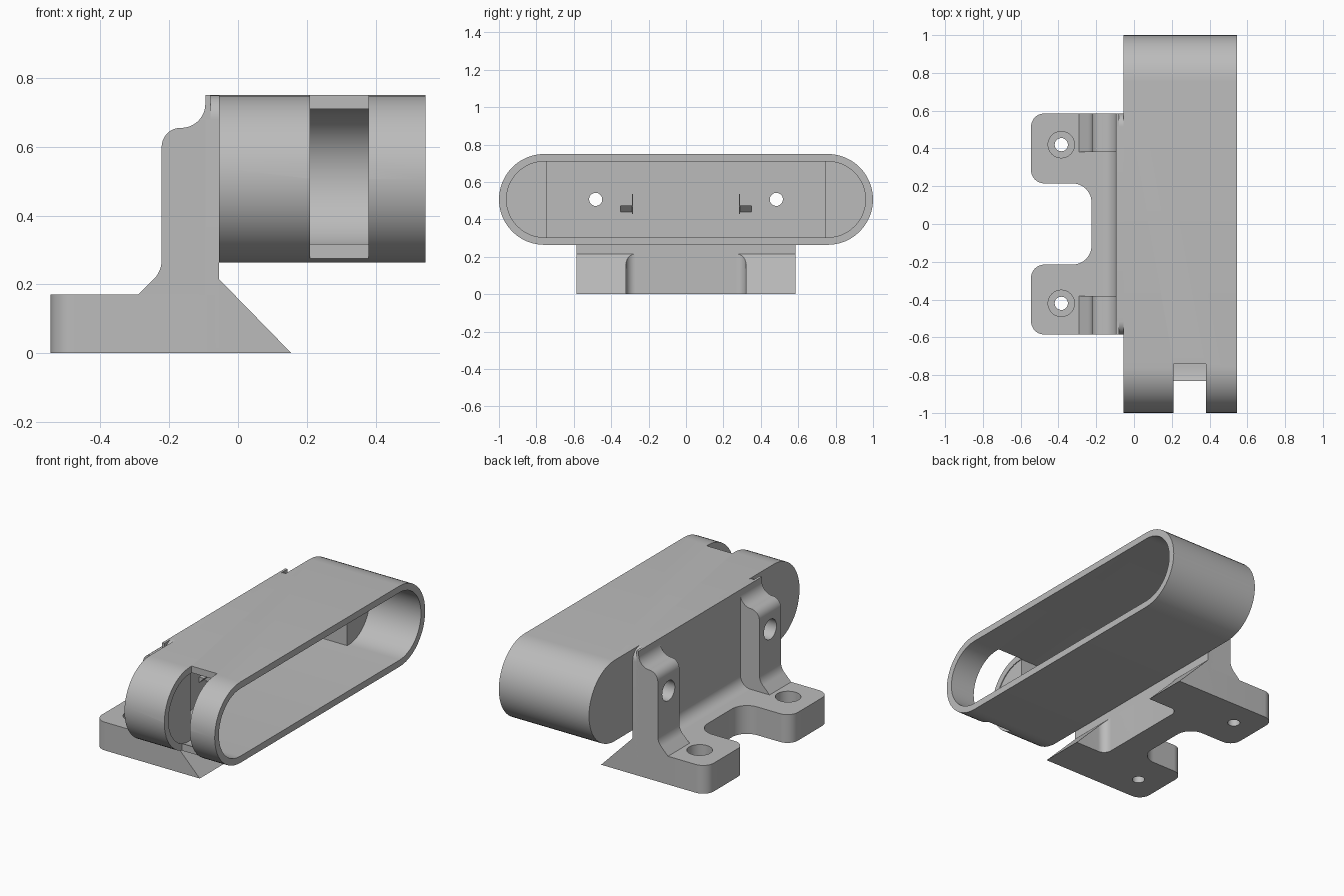
import bpy, bmesh, math
from mathutils import Vector

if "Cube" in bpy.data.objects:
    bpy.data.objects.remove(bpy.data.objects["Cube"], do_unlink=True)

grey = bpy.data.materials.new("plain grey")
grey.use_nodes = True
tone = (0.5, 0.5, 0.5, 1)
grey.diffuse_color = tone
grey.node_tree.nodes["Principled BSDF"].inputs["Base Color"].default_value = tone


def rounded(corners, steps=12):
    """Outline from (u, v, radius) corners, each radius made into an arc."""
    out = []
    for i, c in enumerate(corners):
        p = Vector(c[:2])
        r = c[2] if len(c) > 2 else 0
        if r == 0:
            out.append(p)
            continue
        a = (Vector(corners[i - 1][:2]) - p).normalized()
        b = (Vector(corners[(i + 1) % len(corners)][:2]) - p).normalized()
        half = a.angle(b) / 2
        centre = p + (a + b).normalized() * r / math.sin(half)
        d0 = p + a * r / math.tan(half) - centre
        d1 = p + b * r / math.tan(half) - centre
        start = math.atan2(d0.y, d0.x)
        turn = math.atan2(d0.x * d1.y - d0.y * d1.x, d0.dot(d1))
        for k in range(steps + 1):
            t = start + turn * k / steps
            out.append(centre + r * Vector((math.cos(t), math.sin(t))))
    return out


def prism(name, outline, axis, lo, hi):
    """Extrude an outline along an axis from lo to hi."""
    place = {"x": lambda p, d: (d, p[0], p[1]),
             "y": lambda p, d: (p[0], d, p[1]),
             "z": lambda p, d: (p[0], p[1], d)}[axis]
    bm = bmesh.new()
    face = bm.faces.new([bm.verts.new(place(p, lo)) for p in outline])
    ext = bmesh.ops.extrude_face_region(bm, geom=[face], use_keep_orig=True)
    moved = [v for v in ext["geom"] if isinstance(v, bmesh.types.BMVert)]
    bmesh.ops.translate(bm, verts=moved, vec=Vector(place((0, 0), hi - lo)))
    bmesh.ops.remove_doubles(bm, verts=bm.verts, dist=1e-5)
    bmesh.ops.recalc_face_normals(bm, faces=bm.faces)
    mesh = bpy.data.meshes.new(name)
    bm.to_mesh(mesh)
    bm.free()
    mesh.materials.append(grey)
    ob = bpy.data.objects.new(name, mesh)
    bpy.context.collection.objects.link(ob)
    return ob


def rect(u0, u1, v0, v1, r=0):
    return rounded([(u0, v0, r), (u1, v0, r), (u1, v1, r), (u0, v1, r)])


def disc(u, v, r, n=32):
    return [(u + r * math.cos(math.tau * k / n), v + r * math.sin(math.tau * k / n))
            for k in range(n)]


def cut(ob, *args):
    """Subtract a prism from an object."""
    tool = prism("cutter", *args)
    mod = ob.modifiers.new("cut", "BOOLEAN")
    mod.operation = "DIFFERENCE"
    mod.solver = "EXACT"
    mod.object = tool
    bpy.context.view_layer.objects.active = ob
    bpy.ops.object.modifier_apply(modifier=mod.name)
    bpy.data.objects.remove(tool, do_unlink=True)


MID, R, WALL = 0.507, 0.243, 0.04
BACK, FRONT, WIDE = -0.055, 0.545, 0.585
HOLE_Y = 0.483
r_in = R - WALL

# Hollow capsule-shaped housing, open on one side
shell = prism("housing", rect(-1, 1, MID - R, MID + R, R), "x", BACK, FRONT)
cut(shell, rect(-1 + WALL, 1 - WALL, MID - r_in, MID + r_in, r_in), "x", BACK + WALL, 1)
# Cable slot at one end
cut(shell, rect(-1.1, -0.74, MID, 0.9), "x", 0.21, 0.38)
cut(shell, rect(-1.1, -0.83, 0.1, MID + 0.05), "x", 0.21, 0.38)

# Base with two lobes and a rounded bay between them
lobe = [(-0.545, WIDE, 0.07), (-0.545, 0.215, 0.07), (-0.225, 0.215, 0.1)]
base = prism("base", rounded([(BACK - 0.01, WIDE)] + lobe
                             + [(x, -y, r) for x, y, r in reversed(lobe)]
                             + [(BACK - 0.01, -WIDE)]), "z", 0, 0.17)

# Upright plate carrying the housing
plate = prism("back_plate", rounded([(-WIDE, 0), (WIDE, 0), (WIDE, 0.75, 0.07),
                                     (-WIDE, 0.75, 0.07)]), "x", -0.095, BACK)

# Fillet where the plate meets the base
prism("plate_fillet", rounded([(-0.2, 0.15), (-0.2, 0.17), (-0.095, 0.17, 0.07),
                               (-0.095, 0.27), (-0.08, 0.27), (-0.08, 0.15)]),
      "y", -0.4, 0.4)

# Sloped foot with a pocket in the middle
foot = prism("sloped_foot", [(-0.09, 0), (0.155, 0), (BACK, 0.215), (-0.09, 0.215)],
             "y", -WIDE, WIDE)
cut(foot, rounded([(BACK, -0.32, 0.05), (0.4, -0.32), (0.4, 0.32), (BACK, 0.32, 0.05)]),
    "z", -0.1, 0.4)

post_profile = rounded([(-0.29, 0.15), (-0.29, 0.17), (-0.222, 0.238, 0.08),
                        (-0.222, 0.655, 0.055), (-0.095, 0.655, 0.07),
                        (-0.095, 0.75), (-0.08, 0.75), (-0.08, 0.15)])
for side, label in ((1, "left"), (-1, "right")):
    y = side * HOLE_Y
    # Post with a bolt hole and counterbore
    post = prism(label + "_post", post_profile, "y", *sorted((side * 0.38, side * WIDE)))
    cut(post, disc(y, MID, 0.06), "x", -0.4, -0.13)
    for part in (post, plate, shell):
        cut(part, disc(y, MID, 0.035), "x", -0.4, 0.05)
    # Counterbored screw hole in the base lobe
    cut(base, disc(-0.385, side * 0.42, 0.07), "z", 0.09, 0.3)
    cut(base, disc(-0.385, side * 0.42, 0.035), "z", -0.1, 0.3)
    # Solid filler in the rounded end of the housing
    filler = prism(label + "_end_filler",
                   rect(-0.97, 0.97, MID - r_in - 0.01, MID + r_in + 0.01, r_in + 0.01),
                   "x", BACK + 0.01, 0.205)
    cut(filler, rect(*sorted((side * 0.745, side * -1.2)), 0, 1), "x", -0.5, 0.5)
    # Small hook with a sloped underside inside the housing
    prism(label + "_hook", [(BACK + 0.03, 0.43), (0.02, 0.475), (BACK + 0.03, 0.475)],
          "y", *sorted((side * 0.285, side * 0.35)))
    prism(label + "_hook_rib", rect(BACK + 0.03, 0.02, 0.43, 0.535),
          "y", *sorted((side * 0.284, side * 0.29)))

for ob in bpy.context.collection.objects:
    ob.select_set(ob.type == "MESH")
bpy.context.view_layer.objects.active = shell
bpy.ops.object.shade_smooth_by_angle(angle=math.radians(30))
